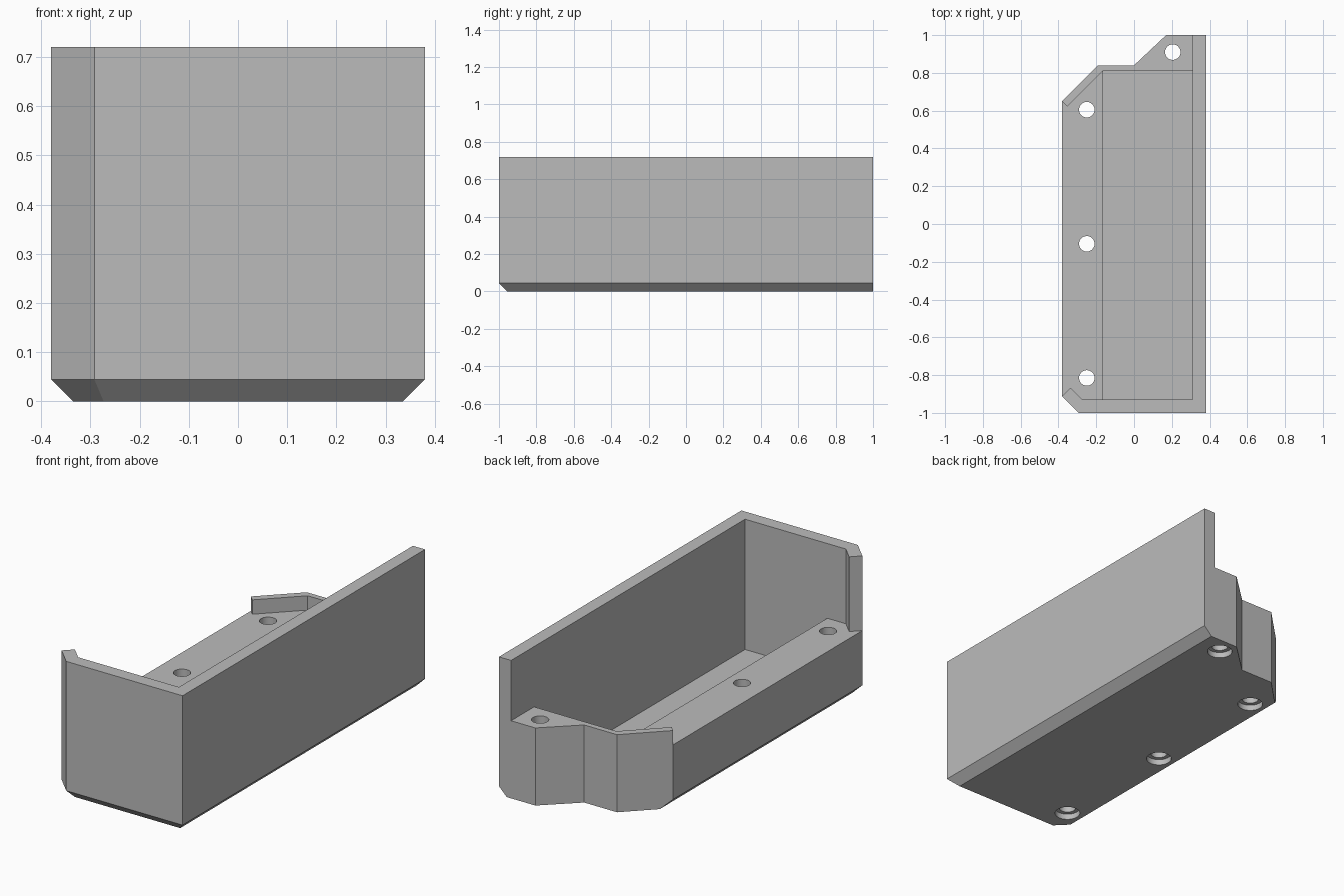
import bpy, bmesh

default = bpy.data.objects.get("Cube")
if default:
    bpy.data.objects.remove(default, do_unlink=True)

grey = bpy.data.materials.new("light_grey")
grey.use_nodes = True
colour = (0.5, 0.5, 0.5, 1)
grey.diffuse_color = colour
grey.node_tree.nodes["Principled BSDF"].inputs["Base Color"].default_value = colour


def make_prism(name, rings):
    """Solid skinned through (outline, z) rings from bottom to top."""
    bm = bmesh.new()
    loops = [[bm.verts.new((x, y, z)) for x, y in outline] for outline, z in rings]
    n = len(loops[0])
    for low, high in zip(loops, loops[1:]):
        for i in range(n):
            j = (i + 1) % n
            bm.faces.new((low[i], low[j], high[j], high[i]))
    bm.faces.new(loops[0][::-1])
    bm.faces.new(loops[-1])
    bmesh.ops.recalc_face_normals(bm, faces=bm.faces)
    mesh = bpy.data.meshes.new(name)
    bm.to_mesh(mesh)
    bm.free()
    mesh.materials.append(grey)
    obj = bpy.data.objects.new(name, mesh)
    bpy.context.collection.objects.link(obj)
    return obj


def cut(target, cutter):
    """Subtract the cutter from the target and remove it."""
    cutter.hide_render = True
    mod = target.modifiers.new("cut", 'BOOLEAN')
    mod.operation, mod.solver, mod.object = 'DIFFERENCE', 'EXACT', cutter
    bpy.context.view_layer.objects.active = target
    bpy.ops.object.modifier_apply(modifier=mod.name)
    bpy.data.objects.remove(cutter, do_unlink=True)


def cut_cylinder(target, x, y, radius, low, high):
    bpy.ops.mesh.primitive_cylinder_add(vertices=48, radius=radius, depth=high - low,
                                        location=(x, y, (low + high) / 2))
    drill = bpy.context.object
    drill.data.materials.append(grey)
    cut(target, drill)


TOP, TAB, SHELF, FLOOR, CHAMFER = 0.72, 0.405, 0.33, 0.04, 0.045
ABOVE = 1.0

# Body: outline with chamfered lower edges on the front and both sides
back = [(0.17, 1), (0, 0.84), (-0.19, 0.84)]
outline = [(0.38, -1), (0.38, 1)] + back + [(-0.38, 0.65), (-0.38, -0.912), (-0.292, -1)]
base = [(0.335, -0.955), (0.335, 1)] + back + [(-0.335, 0.695), (-0.335, -0.893), (-0.273, -0.955)]
body = make_prism("tray_body", [(base, 0), (outline, CHAMFER), (outline, TOP)])

# Open space above the back rim, leaving the tall side and front walls
front_lip = [(-0.5, -1.032), (-0.335, -0.867), (-0.272, -0.93), (0.31, -0.93)]
upper = front_lip + [(0.31, 1.2), (-0.5, 1.2)]
cut(body, make_prism("upper_cutter", [(upper, TAB), (upper, ABOVE)]))

# Shelf recess behind the low back rim
recess = front_lip + [(0.31, 0.81), (-0.165, 0.81), (-0.353, 0.622), (-0.5, 0.769)]
cut(body, make_prism("shelf_cutter", [(recess, SHELF), (recess, ABOVE)]))

# Deep pocket beside the shelf
pocket = [(-0.165, -0.93), (0.31, -0.93), (0.31, 0.81), (-0.165, 0.81)]
cut(body, make_prism("pocket_cutter", [(pocket, FLOOR), (pocket, ABOVE)]))

# Screw holes with shallow counterbores underneath
for x, y in [(-0.25, 0.605), (-0.25, -0.105), (-0.25, -0.815), (0.205, 0.91)]:
    cut_cylinder(body, x, y, 0.041, -0.1, ABOVE)
    cut_cylinder(body, x, y, 0.062, -0.1, 0.03)

bpy.ops.object.select_all(action='DESELECT')
body.select_set(True)
bpy.context.view_layer.objects.active = body
bpy.ops.object.shade_smooth_by_angle(angle=0.5)
